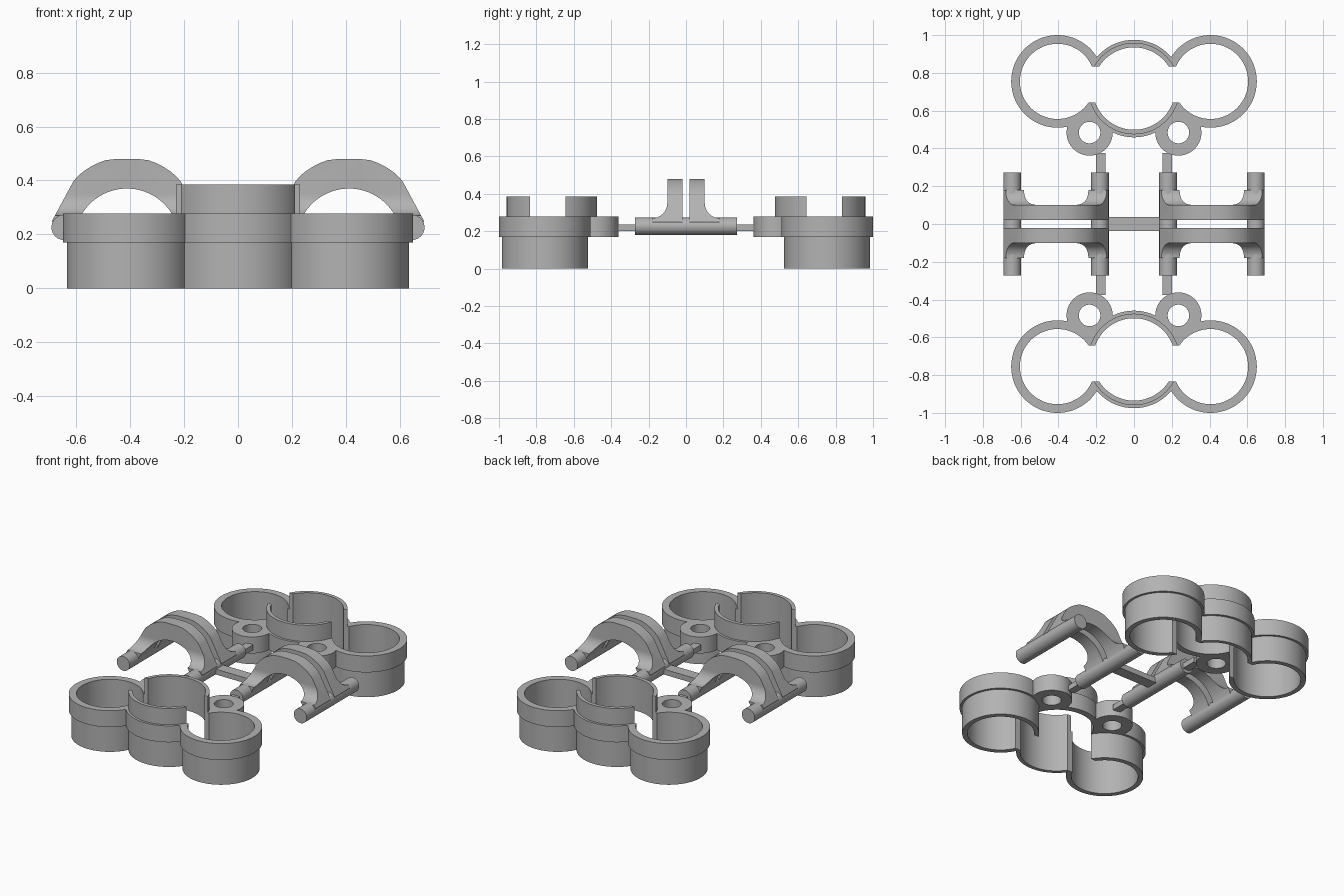
import bpy, bmesh, math
from mathutils import Vector

cube = bpy.data.objects.get("Cube")
if cube:
    bpy.data.objects.remove(cube, do_unlink=True)

grey = bpy.data.materials.new("plain_grey")
grey.use_nodes = True
COLOUR = (0.45, 0.45, 0.45, 1)
grey.diffuse_color = COLOUR
grey.node_tree.nodes["Principled BSDF"].inputs["Base Color"].default_value = COLOUR


def prism(name, outline, axis, low, high):
    """Extrude a 2D outline along the given axis."""
    place = {"x": lambda u, v, w: (w, u, v),
             "y": lambda u, v, w: (u, w, v),
             "z": lambda u, v, w: (u, v, w)}[axis]
    bm = bmesh.new()
    face = bm.faces.new([bm.verts.new(place(u, v, low)) for u, v in outline])
    top = bmesh.ops.extrude_face_region(bm, geom=[face])["geom"]
    verts = [g for g in top if isinstance(g, bmesh.types.BMVert)]
    bmesh.ops.translate(bm, verts=verts, vec=Vector(place(0, 0, high - low)))
    bmesh.ops.recalc_face_normals(bm, faces=bm.faces[:])
    mesh = bpy.data.meshes.new(name)
    bm.to_mesh(mesh)
    bm.free()
    mesh.materials.append(grey)
    obj = bpy.data.objects.new(name, mesh)
    bpy.context.collection.objects.link(obj)
    return obj


def cylinder(name, u, v, radius, axis, low, high, sides=96):
    turns = [2 * math.pi * (i + 0.5) / sides for i in range(sides)]
    outline = [(u + radius * math.cos(a), v + radius * math.sin(a)) for a in turns]
    return prism(name, outline, axis, low, high)


def box(name, x0, x1, y0, y1, z0, z1):
    return prism(name, [(x0, y0), (x1, y0), (x1, y1), (x0, y1)], "z", z0, z1)


def combine(target, other, operation):
    """Apply a boolean and discard the second solid."""
    mod = target.modifiers.new("combine", "BOOLEAN")
    mod.operation = operation
    mod.solver = "EXACT"
    mod.object = other
    bpy.context.view_layer.objects.active = target
    bpy.ops.object.modifier_apply(modifier=mod.name)
    bpy.data.objects.remove(other, do_unlink=True)


def smooth(obj):
    bpy.ops.object.select_all(action="DESELECT")
    obj.select_set(True)
    bpy.context.view_layer.objects.active = obj
    bpy.ops.object.shade_smooth_by_angle(angle=math.radians(30))


def copy_turned(obj, name, location):
    twin = obj.copy()
    twin.name = name
    twin.location = location
    twin.rotation_euler.z = math.pi
    bpy.context.collection.objects.link(twin)


SIDE_X, SIDE_Y, MID_Y = 0.405, 0.755, 0.717
LIP, RIM, TALL = 0.17, 0.278, 0.385

# Triple holder: middle skirt only on the outer half, then lips and side cups
holder = cylinder("rear_triple_holder", 0, MID_Y, 0.242, "z", 0, 0.2)
combine(holder, box("cut", -0.4, 0.4, 0.3, 0.735, -0.1, 0.3), "DIFFERENCE")
combine(holder, cylinder("lip", 0, MID_Y, 0.258, "z", LIP, RIM), "UNION")
for s in (-1, 1):
    combine(holder, cylinder("cup", s * SIDE_X, SIDE_Y, 0.23, "z", 0, 0.2), "UNION")
    combine(holder, cylinder("lip", s * SIDE_X, SIDE_Y, 0.245, "z", LIP, RIM), "UNION")
    combine(holder, cylinder("boss", s * 0.235, 0.484, 0.122, "z", LIP, RIM), "UNION")
for s in (-1, 1):
    combine(holder, cylinder("bore", s * SIDE_X, SIDE_Y, 0.199, "z", -0.1, 0.5), "DIFFERENCE")
    combine(holder, cylinder("hole", s * 0.235, 0.484, 0.057, "z", -0.1, 0.5), "DIFFERENCE")

# Raised middle collar, middle bore and the open passages between the cups
combine(holder, cylinder("collar", 0, MID_Y, 0.242, "z", 0.24, TALL), "UNION")
combine(holder, cylinder("bore", 0, MID_Y, 0.218, "z", -0.1, 0.5), "DIFFERENCE")
combine(holder, box("passage", -0.28, 0.28, 0.643, 0.835, -0.1, 0.5), "DIFFERENCE")
smooth(holder)
copy_turned(holder, "front_triple_holder", (0, 0, 0))

# Arch outline: shouldered outside, round inside
half = [(0.274, 0.225), (0.278, 0.25), (0.2, 0.395), (0.186, 0.412), (0.165, 0.431),
        (0.14, 0.448), (0.11, 0.464), (0.08, 0.475), (0.04, 0.48)]
outer = half + [(-x, z) for x, z in reversed(half)]
start = math.asin(0.05 / 0.195)
inner = []
for i in range(41):
    a = math.pi - start - (math.pi - 2 * start) * i / 40
    inner.append((0.195 * math.cos(a), 0.175 + 0.195 * math.sin(a)))

# Side outline: flat towards the gap, flared foot on the other face
flare = [(0.18 - 0.08 * math.sin(t * math.pi / 20), 0.35 - 0.08 * math.cos(t * math.pi / 20))
         for t in range(11)]
side = [(0.02, 0.2), (0.18, 0.2)] + flare + [(0.1, 0.52), (0.02, 0.52)]

arch = prism("left_rear_arch", outer + inner, "y", 0, 0.25)
combine(arch, prism("foot", side, "x", -0.4, 0.4), "INTERSECT")
smooth(arch)
arch.location.x = 0.412
copy_turned(arch, "left_front_arch", (0.412, 0, 0))
copy_turned(arch, "right_front_arch", (-0.412, 0, 0))
other = arch.copy()
other.name = "right_rear_arch"
other.location.x = -0.412
bpy.context.collection.objects.link(other)

# Foot bars under the arches and the links to the holders
for s, label in ((1, "left"), (-1, "right")):
    smooth(cylinder(label + "_inner_bar", s * 0.18, 0.226, 0.047, "y", -0.273, 0.273, 48))
    smooth(cylinder(label + "_outer_bar", s * 0.645, 0.226, 0.047, "y", -0.273, 0.273, 48))
    for t, end in ((1, "rear"), (-1, "front")):
        near, far = sorted((t * 0.25, t * 0.375))
        box(label + "_" + end + "_link", s * 0.177 - 0.025, s * 0.177 + 0.025,
            near, far, 0.2, 0.235)

# Cross bar joining the two halves
box("cross_bar", -0.15, 0.15, -0.037, 0.037, 0.2, 0.235)
